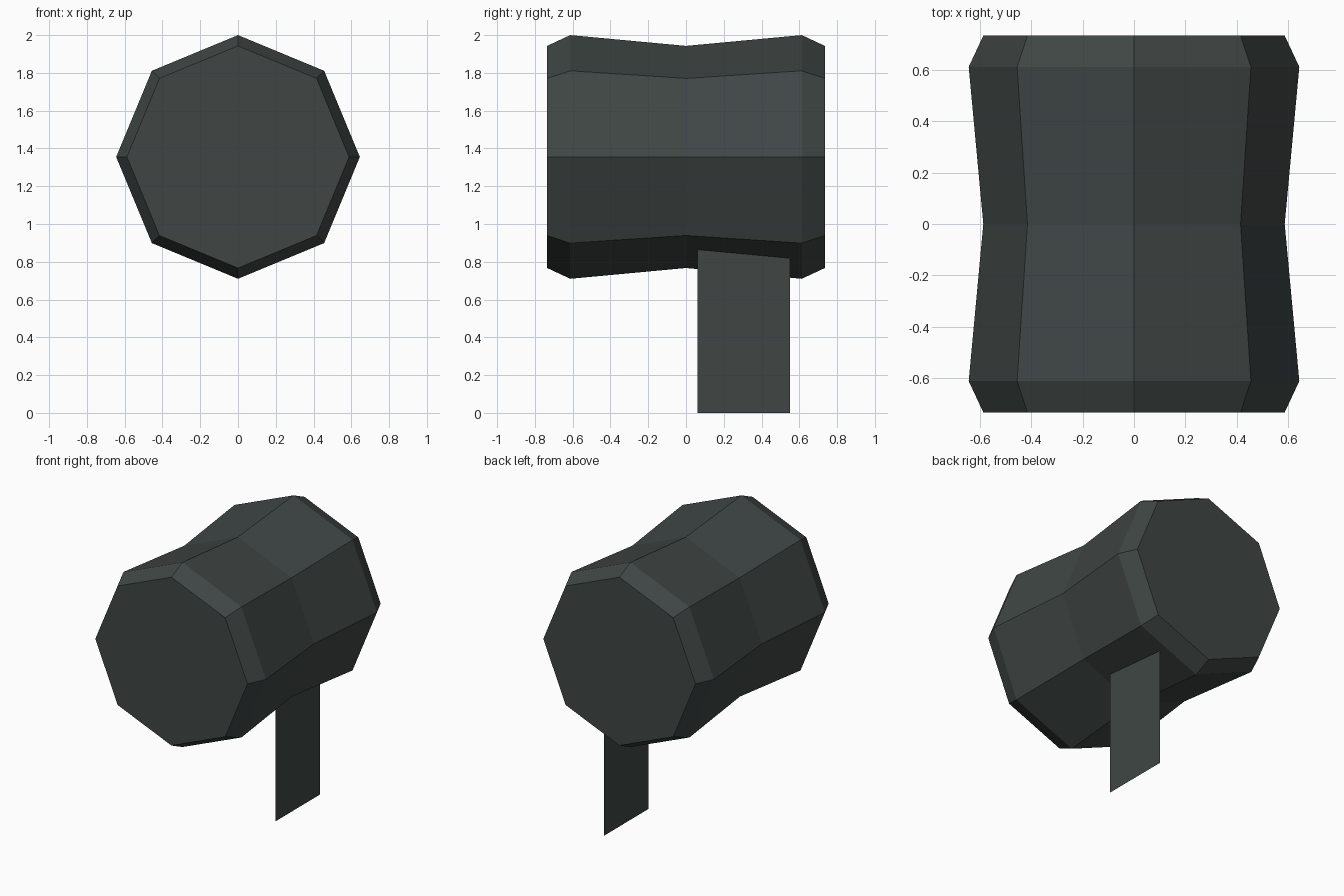
import bpy, bmesh, math

if "Cube" in bpy.data.objects:
    bpy.data.objects.remove(bpy.data.objects["Cube"])

dark = bpy.data.materials.new("dark grey green")
dark.diffuse_color = (0.050, 0.062, 0.059, 1)
dark.use_nodes = True
dark.node_tree.nodes["Principled BSDF"].inputs["Base Color"].default_value = dark.diffuse_color


def finish(bm, name):
    bmesh.ops.recalc_face_normals(bm, faces=bm.faces)
    mesh = bpy.data.meshes.new(name)
    bm.to_mesh(mesh)
    bm.free()
    mesh.materials.append(dark)
    ob = bpy.data.objects.new(name, mesh)
    bpy.context.collection.objects.link(ob)
    return ob


# Waisted eight-sided drum lying along y, bevelled at both ends
SIDES, CENTRE_Z = 8, 1.355
profile = [(-0.735, 0.588), (-0.613, 0.645), (0, 0.588), (0.613, 0.645), (0.735, 0.588)]
bm = bmesh.new()
rings = []
for y, r in profile:
    angles = [2 * math.pi * k / SIDES for k in range(SIDES)]
    rings.append([bm.verts.new((r * math.cos(a), y, CENTRE_Z + r * math.sin(a))) for a in angles])
for a, b in zip(rings, rings[1:]):
    for k in range(SIDES):
        n = (k + 1) % SIDES
        bm.faces.new((a[k], a[n], b[n], b[k]))
bm.faces.new(rings[0])
bm.faces.new(rings[-1])
finish(bm, "drum_body")

# Single thin sheet handle, offset to the right, running just into the drum
bm = bmesh.new()
outline = [(0.06, 0), (0.55, 0), (0.55, 0.83), (0.06, 0.87)]
bm.faces.new([bm.verts.new((0.248, y, z)) for y, z in outline])
finish(bm, "handle_sheet")
